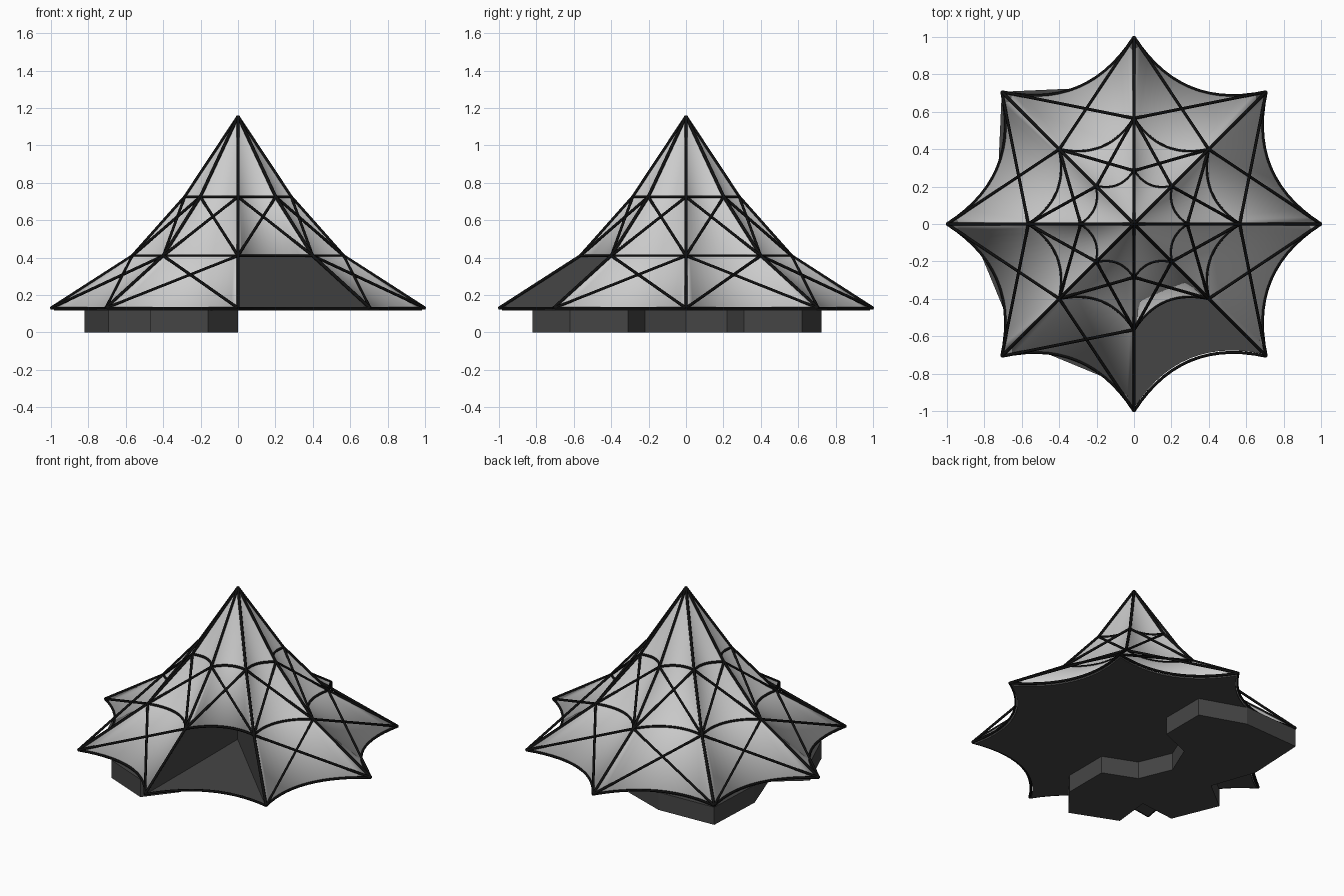
import bpy, bmesh, math
from mathutils import Vector

if "Cube" in bpy.data.objects:
    bpy.data.objects.remove(bpy.data.objects["Cube"])

N, SEG = 8, 14
RINGS = [(1.0, 0.13), (0.565, 0.41), (0.285, 0.725)]   # radius, height of each tier
APEX = Vector((0, 0, 1.155))
DOOR = 6                                               # sector from -90 to -45 degrees


def material(name, v):
    m = bpy.data.materials.new(name)
    m.diffuse_color = (v, v, v, 1)
    m.use_nodes = True
    m.node_tree.nodes["Principled BSDF"].inputs["Base Color"].default_value = m.diffuse_color
    return m


dark = material("dark_panel", 0.06)
black = material("black_rod", 0.005)


def polar(r, deg, z):
    a = math.radians(deg)
    return Vector((r * math.cos(a), r * math.sin(a), z))


def tip(tier, i):
    return polar(RINGS[tier][0], 45 * i, RINGS[tier][1])


def scallop(r, z, i):
    """Inward-bowed edge from tip i to tip i + 1."""
    a, b, c = polar(r, 45 * i, z), polar(r, 45 * i + 45, z), polar(0.656 * r, 45 * i + 22.5, z)
    return [a * (1 - t) ** 2 + c * 2 * t * (1 - t) + b * t * t
            for t in (k / SEG for k in range(SEG + 1))]


def star(r, z):
    return [p for i in range(N) for p in scallop(r, z, i)[:-1]]


def finish(name, bm, mat=None, smooth=False):
    bmesh.ops.recalc_face_normals(bm, faces=bm.faces)
    me = bpy.data.meshes.new(name)
    bm.to_mesh(me)
    bm.free()
    ob = bpy.data.objects.new(name, me)
    bpy.context.collection.objects.link(ob)
    if mat:
        me.materials.append(mat)
    if smooth:
        bpy.ops.object.select_all(action='DESELECT')
        bpy.context.view_layer.objects.active = ob
        ob.select_set(True)
        bpy.ops.object.shade_smooth_by_angle(angle=math.radians(25))
    return ob


def prism(name, pts, offset, mat):
    """Flat outline extruded along an offset."""
    bm = bmesh.new()
    f = bm.faces.new([bm.verts.new(p) for p in pts])
    ext = bmesh.ops.extrude_face_region(bm, geom=[f], use_keep_orig=True)
    bmesh.ops.translate(bm, vec=offset,
                        verts=[v for v in ext["geom"] if isinstance(v, bmesh.types.BMVert)])
    return finish(name, bm, mat)


def rods(name, paths, radius):
    cu = bpy.data.curves.new(name, 'CURVE')
    cu.dimensions = '3D'
    cu.bevel_depth = radius
    cu.bevel_resolution = 1
    cu.use_fill_caps = True
    for path in paths:
        s = cu.splines.new('POLY')
        s.points.add(len(path) - 1)
        for p, co in zip(s.points, path):
            p.co = (*co, 1)
    cu.materials.append(black)
    ob = bpy.data.objects.new(name, cu)
    bpy.context.collection.objects.link(ob)


# fluted canopy in three tiers, one lower panel left open as the doorway
bm = bmesh.new()
loops = [[bm.verts.new(p) for p in star(r, z)] for r, z in RINGS]
top = bm.verts.new(APEX)
total = N * SEG
for k in range(total):
    n = (k + 1) % total
    for t in range(2):
        if t == 0 and k // SEG == DOOR:
            continue
        bm.faces.new((loops[t][k], loops[t][n], loops[t + 1][n], loops[t + 1][k]))
    bm.faces.new((loops[2][k], loops[2][n], top))
canopy = finish("canopy", bm, smooth=True)
sol = canopy.modifiers.new("thickness", 'SOLIDIFY')
sol.thickness = 0.008

# frame rods: scalloped hoops, straight ribs and crossed braces
rods("hoop_rods", [scallop(r, z, i) for r, z in RINGS for i in range(N)], 0.008)
rods("rib_rods", [[tip(0, i), tip(1, i), tip(2, i), APEX] for i in range(N)], 0.009)
braces = []
for t in range(2):
    for i in range(N):
        if t == 0 and i == DOOR:
            continue
        braces += [[tip(t, i), tip(t + 1, i + 1)], [tip(t, i + 1), tip(t + 1, i)]]
rods("brace_rods", braces, 0.008)

# star-shaped floor
prism("floor", star(0.985, 0.117), (0, 0, 0.01), dark)

# radial partition walls either side of the doorway
for i in (DOOR, DOOR + 1):
    side = polar(0.004, 45 * i + 90, 0)
    outline = [Vector((0, 0, 0.125))] + [tip(t, i) for t in range(3)] + [APEX]
    prism("partition_wall", [p - side for p in outline], side * 2, dark)


# foundation pads under the left half, mirrored in pairs about each diagonal
def pads(axis, corners):
    for s in (1, -1):
        prism("foundation_pad", [polar(r, axis + s * a, 0) for r, a in corners],
              (0, 0, 0.12), dark)


pads(225, [(0.31, 0), (0.31, 45), (0.62, 45), (0.835, 34), (0.835, 11), (0.62, 0)])
pads(135, [(0.31, 0), (0.31, -45), (0.62, -45), (0.785, -22.5), (1.0, 0)])
